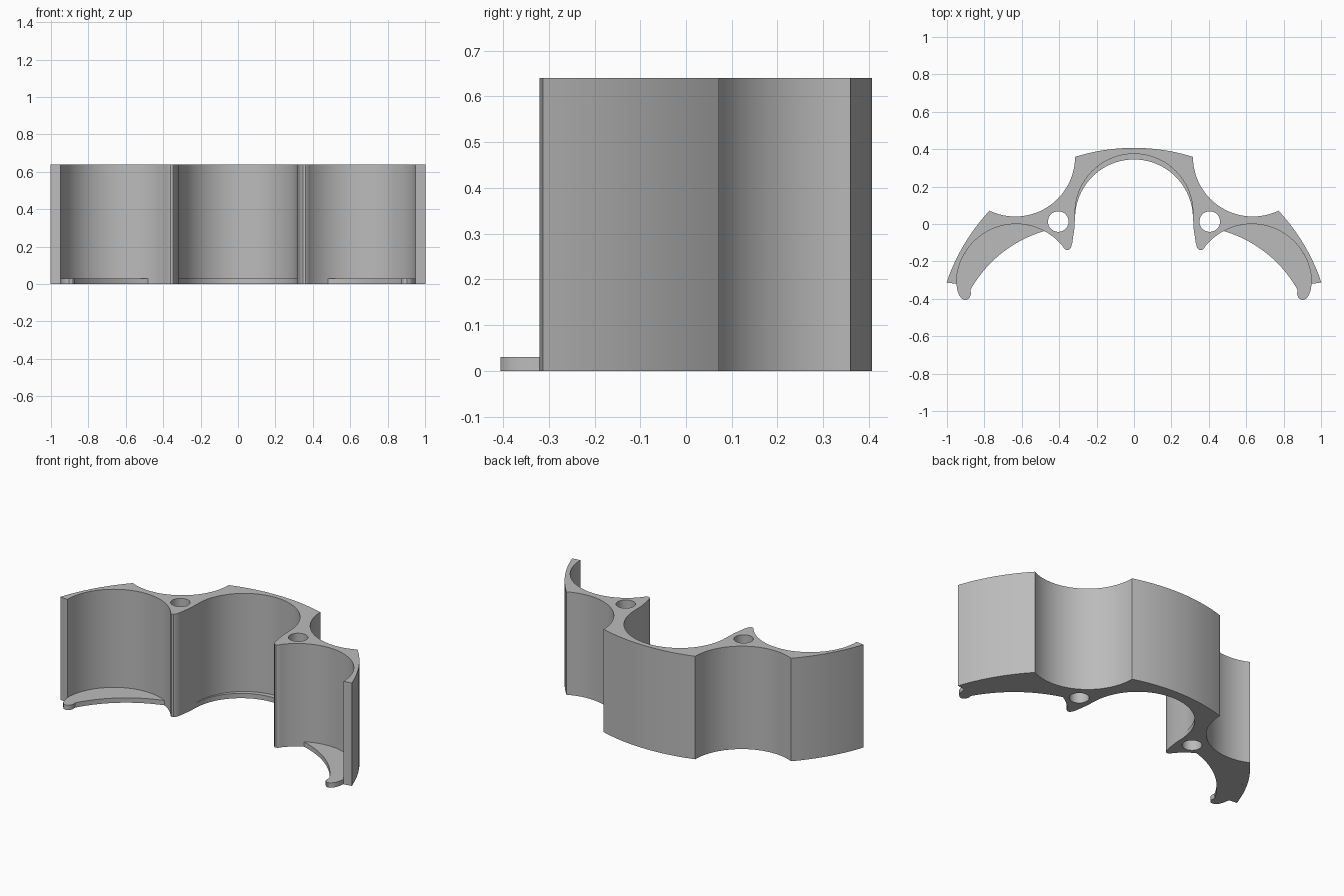
import bpy, bmesh, math

if "Cube" in bpy.data.objects:
    bpy.data.objects.remove(bpy.data.objects["Cube"])

HEIGHT, LIP = 0.64, 0.03

grey = bpy.data.materials.new("plain_grey")
grey.diffuse_color = (0.5, 0.5, 0.5, 1)
grey.use_nodes = True
grey.node_tree.nodes["Principled BSDF"].inputs["Base Color"].default_value = grey.diffuse_color


def arc(cx, cy, r, a0, a1, n):
    """Points on a circle from angle a0 to a1 in degrees."""
    angles = [math.radians(a0 + (a1 - a0) * i / n) for i in range(n + 1)]
    return [(cx + r * math.cos(a), cy + r * math.sin(a)) for a in angles]


def arc_through(p, q, s, n):
    """Points on the circle from p through q to s."""
    d = 2 * (p[0] * (q[1] - s[1]) + q[0] * (s[1] - p[1]) + s[0] * (p[1] - q[1]))
    pp, qq, ss = (v[0] ** 2 + v[1] ** 2 for v in (p, q, s))
    cx = (pp * (q[1] - s[1]) + qq * (s[1] - p[1]) + ss * (p[1] - q[1])) / d
    cy = (pp * (s[0] - q[0]) + qq * (p[0] - s[0]) + ss * (q[0] - p[0])) / d
    a0 = math.degrees(math.atan2(p[1] - cy, p[0] - cx))
    a1 = math.degrees(math.atan2(s[1] - cy, s[0] - cx))
    return arc(cx, cy, math.hypot(p[0] - cx, p[1] - cy), a0, a1, n)


def flip(points):
    return [(-x, y) for x, y in reversed(points)]


def prism(name, loops, height):
    """Extrude closed outlines (inner ones become holes) up from z = 0."""
    curve = bpy.data.curves.new(name, 'CURVE')
    curve.dimensions = '2D'
    curve.fill_mode = 'BOTH'
    curve.extrude = height / 2
    for loop in loops:
        spline = curve.splines.new('POLY')
        spline.points.add(len(loop) - 1)
        for point, (x, y) in zip(spline.points, loop):
            point.co = (x, y, 0, 1)
        spline.use_cyclic_u = True
    obj = bpy.data.objects.new(name, curve)
    bpy.context.collection.objects.link(obj)
    bpy.ops.object.select_all(action='DESELECT')
    obj.select_set(True)
    bpy.context.view_layer.objects.active = obj
    bpy.ops.object.convert(target='MESH')
    obj = bpy.context.view_layer.objects.active
    mesh = obj.data
    bm = bmesh.new()
    bm.from_mesh(mesh)
    bmesh.ops.translate(bm, verts=bm.verts, vec=(0, 0, height / 2))
    bmesh.ops.remove_doubles(bm, verts=bm.verts, dist=0.0001)
    bmesh.ops.recalc_face_normals(bm, faces=bm.faces)
    bm.to_mesh(mesh)
    bm.free()
    mesh.materials.clear()
    mesh.materials.append(grey)
    bpy.ops.object.shade_smooth_by_angle(angle=math.radians(30))
    return obj


# Bracket wall: right half outline from the back centre round to the middle pocket
half = arc(0, -0.65, 1.057, 90, 72.7, 10)             # back face
half += arc(0.635, 0.36, 0.32, 180, 295, 28)          # scooped notch
half += arc(0, -0.65, 1.057, 43.1, 18.6, 12)          # outer face
half += arc(0.63, -0.32, 0.32, 0, 141, 36)            # side pocket
half += [(0.373, -0.132), (0.36, -0.14), (0.348, -0.139),
         (0.338, -0.128), (0.33, -0.1), (0.318, -0.02)]  # rounded cusp
half += arc(0, 0.06, 0.315, 0, 90, 26)                # middle pocket

outline = half[:-1] + flip(half)[:-1]
holes = [arc(s * 0.405, 0.013, 0.055, 0, 360, 32)[:-1] for s in (-1, 1)]
prism("bracket_wall", [outline] + holes, HEIGHT)

# Thin crescent ledge at the foot of the middle pocket
crescent = arc(0, 0.06, 0.315, 0, 180, 48) + arc(0, 0.03, 0.315, 180, 0, 48)
prism("middle_ledge", [crescent], LIP)

# Ledges at the foot of the side pockets, with rounded toes
ledge = arc(0.63, -0.32, 0.32, 118, 0, 32)
ledge += [(0.944, -0.355), (0.934, -0.383), (0.918, -0.401), (0.903, -0.406),
          (0.888, -0.402), (0.877, -0.391), (0.872, -0.373)]
ledge += arc_through((0.875, -0.353), (0.70, -0.15), (0.48, -0.038), 24)[:-1]
prism("right_ledge", [ledge], LIP)
prism("left_ledge", [flip(ledge)], LIP)
